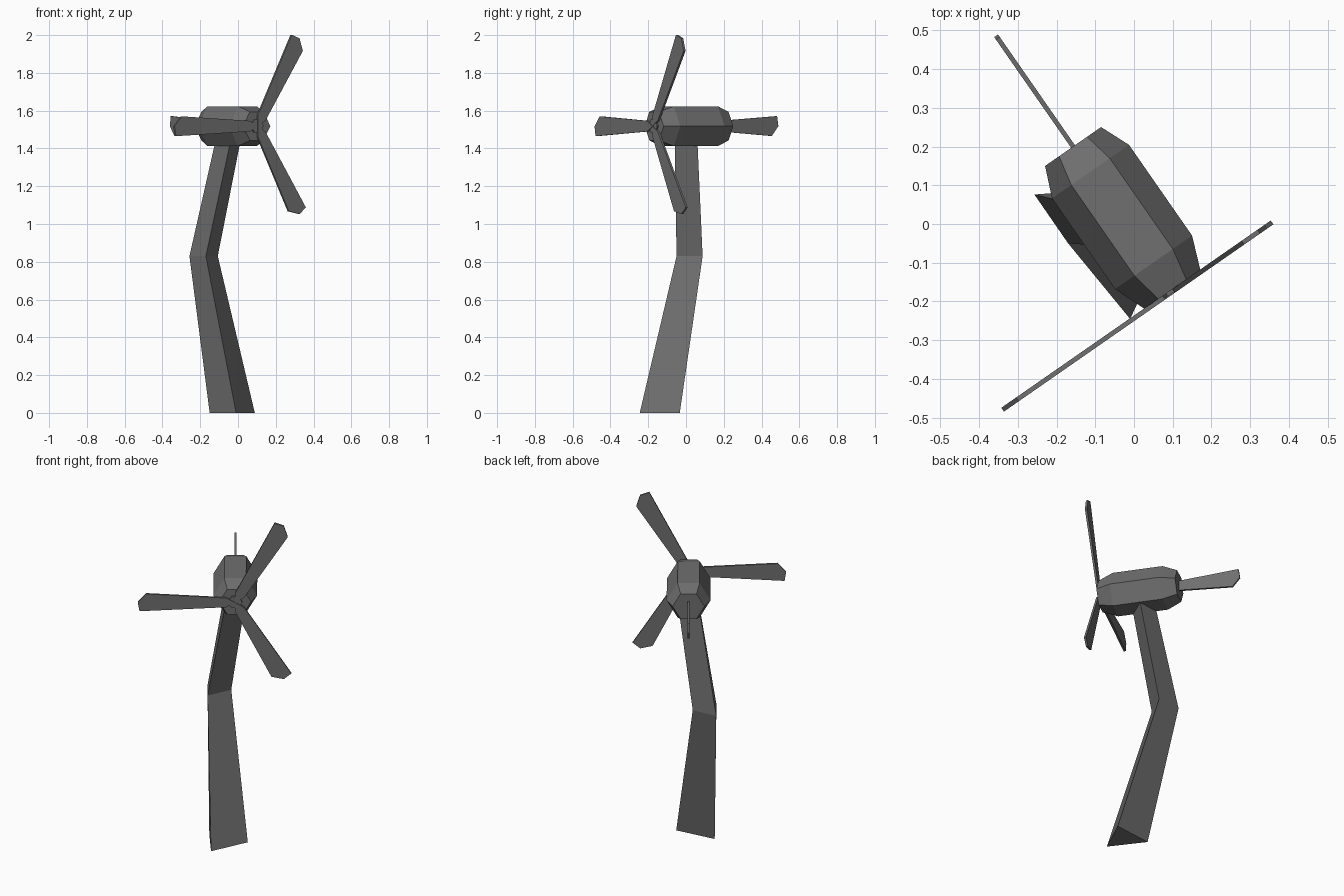
import bpy, bmesh
from math import radians, sin, cos, tau
from mathutils import Vector

if "Cube" in bpy.data.objects:
    bpy.data.objects.remove(bpy.data.objects["Cube"])

# Shared frame: AXIS points out of the nacelle's front, SIDE lies across it
TURN = radians(34.8)
AXIS = Vector((sin(TURN), -cos(TURN), 0))
SIDE = Vector((cos(TURN), sin(TURN), 0))
UP = Vector((0, 0, 1))
CENTRE = SIDE * -0.015 + UP * 1.518

# Dark grey paint for every part
paint = bpy.data.materials.new("dark_grey")
paint.diffuse_color = (0.16, 0.16, 0.16, 1)
paint.use_nodes = True
paint.node_tree.nodes["Principled BSDF"].inputs["Base Color"].default_value = paint.diffuse_color


def loft(name, rings):
    """Join matching rings of points into a closed solid."""
    bm = bmesh.new()
    rows = [[bm.verts.new(p) for p in ring] for ring in rings]
    n = len(rows[0])
    for low, high in zip(rows, rows[1:]):
        for i in range(n):
            j = (i + 1) % n
            bm.faces.new((low[i], low[j], high[j], high[i]))
    bm.faces.new(rows[0][::-1])
    bm.faces.new(rows[-1])
    bmesh.ops.recalc_face_normals(bm, faces=bm.faces)
    mesh = bpy.data.meshes.new(name)
    bm.to_mesh(mesh)
    bm.free()
    mesh.materials.append(paint)
    obj = bpy.data.objects.new(name, mesh)
    bpy.context.collection.objects.link(obj)
    return obj


def hexagons(name, stations):
    """Loft hexagons along the nacelle axis from (distance, radius) pairs."""
    return loft(name, [
        [CENTRE + AXIS * a + (SIDE * cos(tau * i / 6) + UP * sin(tau * i / 6)) * r
         for i in range(6)]
        for a, r in stations
    ])


def plate(name, origin, along, across, normal, outline, thickness=0.012):
    """Extrude a flat outline given in (along, across) coordinates."""
    flat = [origin + along * u + across * v for u, v in outline]
    half = normal * thickness / 2
    return loft(name, [[p - half for p in flat], [p + half for p in flat]])


# Bent three-sided tower
loft("tower", [
    [(-0.01, -0.245, 0), (0.089, -0.033, 0), (-0.15, -0.062, 0)],
    [(-0.17, -0.05, 0.83), (-0.107, 0.088, 0.83), (-0.257, 0.076, 0.83)],
    [(-0.037, -0.06, 1.45), (0.015, 0.06, 1.45), (-0.117, 0.042, 1.45)],
])

# Hexagonal nacelle with tapered ends, and a small hub flush with the blades
hexagons("nacelle", [(-0.254, 0.088), (-0.175, 0.121), (0.11, 0.121), (0.195, 0.088)])
hexagons("rotor_hub", [(0.185, 0.04), (0.203, 0.04)])

# Three rotor blades meeting at the hub, each with one clipped tip corner
blade = [(0, 0), (0.05, -0.028), (0.528, -0.053), (0.537, 0),
         (0.49, 0.052), (0.05, 0.028)]
rotor_centre = CENTRE + AXIS * 0.2
for k in range(3):
    t = radians(60 + 120 * k)
    plate(f"rotor_blade_{k + 1}", rotor_centre,
          SIDE * cos(t) + UP * sin(t), SIDE * sin(t) - UP * cos(t), AXIS, blade)

# Tail vane behind the nacelle
tail = [(0.2, -0.026), (0.56, -0.052), (0.602, 0), (0.594, 0.053), (0.2, 0.026)]
plate("tail_vane", CENTRE, -AXIS, UP, SIDE, tail)
